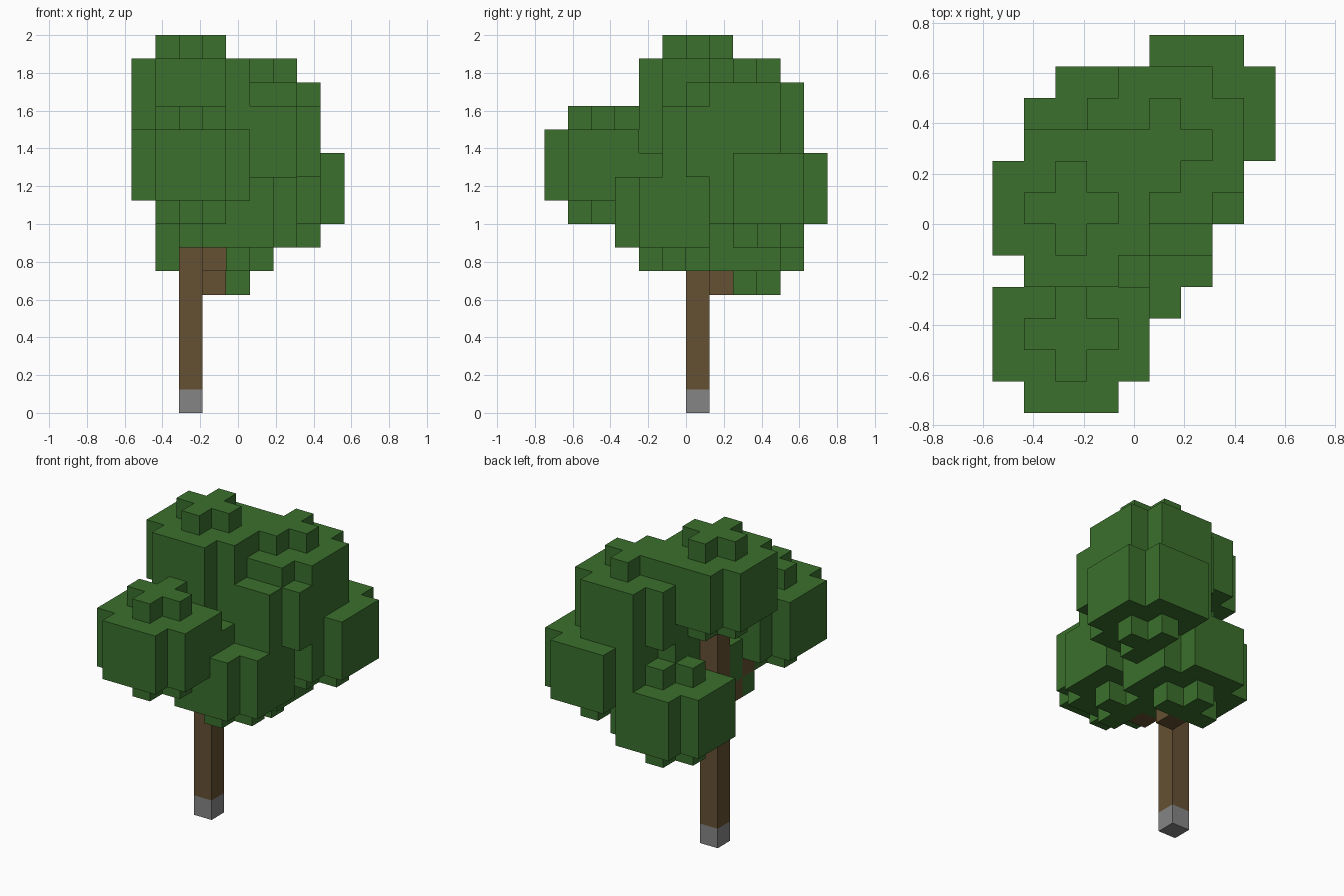
import bpy, bmesh
from mathutils import Vector

CELL = 0.125
ORIGIN = Vector((-0.5625, -0.75, 0.0))

cube = bpy.data.objects.get("Cube")
if cube:
    bpy.data.objects.remove(cube)


def make_material(name, rgb):
    mat = bpy.data.materials.new(name)
    mat.use_nodes = True
    mat.diffuse_color = (*rgb, 1)
    mat.node_tree.nodes["Principled BSDF"].inputs["Base Color"].default_value = (*rgb, 1)
    return mat


leaf_green = make_material("leaf_green", (0.043, 0.162, 0.026))
bark_brown = make_material("bark_brown", (0.130, 0.082, 0.033))
base_grey = make_material("base_grey", (0.235, 0.235, 0.235))


def clump(cx, cy, cz):
    """Rounded block of leaves: a cornerless square with a plus above and below."""
    cells = set()
    for dx in range(-2, 3):
        for dy in range(-2, 3):
            for dz in range(-2, 3):
                reach = abs(dx) + abs(dy)
                if reach <= (1 if abs(dz) == 2 else 3):
                    cells.add((cx + dx, cy + dy, cz + dz))
    return cells


# Woody parts
parts = {
    "trunk_base": ({(2, 6, 0)}, base_grey),
    "trunk": ({(2, 6, k) for k in range(1, 14)}, bark_brown),
    "front_branch": ({(2, 6 - n, 6 + n) for n in range(1, 5)}, bark_brown),
    "back_branch": ({(3, 7, 5), (3, 8, 6), (3, 8, 7)}, bark_brown),
    "middle_branch": ({(3, 5, 6), (3, 5, 7), (4, 5, 8)}, bark_brown),
    "side_branch": ({(3, 7, 6), (4, 8, 7), (5, 8, 8), (6, 9, 9)}, bark_brown),
}

# Leaf clumps, given by their centre cells
clumps = {
    "front_leaves": (2, 2, 10),
    "top_leaves": (2, 6, 13),
    "middle_leaves": (4, 5, 8),
    "back_leaves": (3, 8, 7),
    "side_leaves": (6, 9, 9),
    "upper_side_leaves": (5, 7, 11),
    "upper_back_leaves": (5, 8, 12),
}
for name, centre in clumps.items():
    parts[name] = (clump(*centre), leaf_green)

# Each cell belongs to the first part that claims it
owner = {}
for name, (cells, mat) in parts.items():
    for cell in cells:
        owner.setdefault(cell, name)


def build_part(name, mat):
    """Mesh the outer faces of one part, leaving out those against other cells."""
    bm = bmesh.new()
    for cell in sorted(c for c, part in owner.items() if part == name):
        for axis in range(3):
            for sign in (-1, 1):
                step = [0, 0, 0]
                step[axis] = sign
                if tuple(a + b for a, b in zip(cell, step)) in owner:
                    continue
                normal = Vector(step)
                u = Vector([float(i == (axis + 1) % 3) for i in range(3)])
                v = normal.cross(u)
                mid = Vector(cell) + Vector((0.5, 0.5, 0.5)) + normal / 2
                ring = (-u - v, u - v, u + v, v - u)
                bm.faces.new([bm.verts.new(ORIGIN + CELL * (mid + r / 2)) for r in ring])
    bmesh.ops.remove_doubles(bm, verts=bm.verts, dist=0.001)
    mesh = bpy.data.meshes.new(name)
    bm.to_mesh(mesh)
    bm.free()
    mesh.materials.append(mat)
    bpy.context.collection.objects.link(bpy.data.objects.new(name, mesh))


for name, (cells, mat) in parts.items():
    build_part(name, mat)
